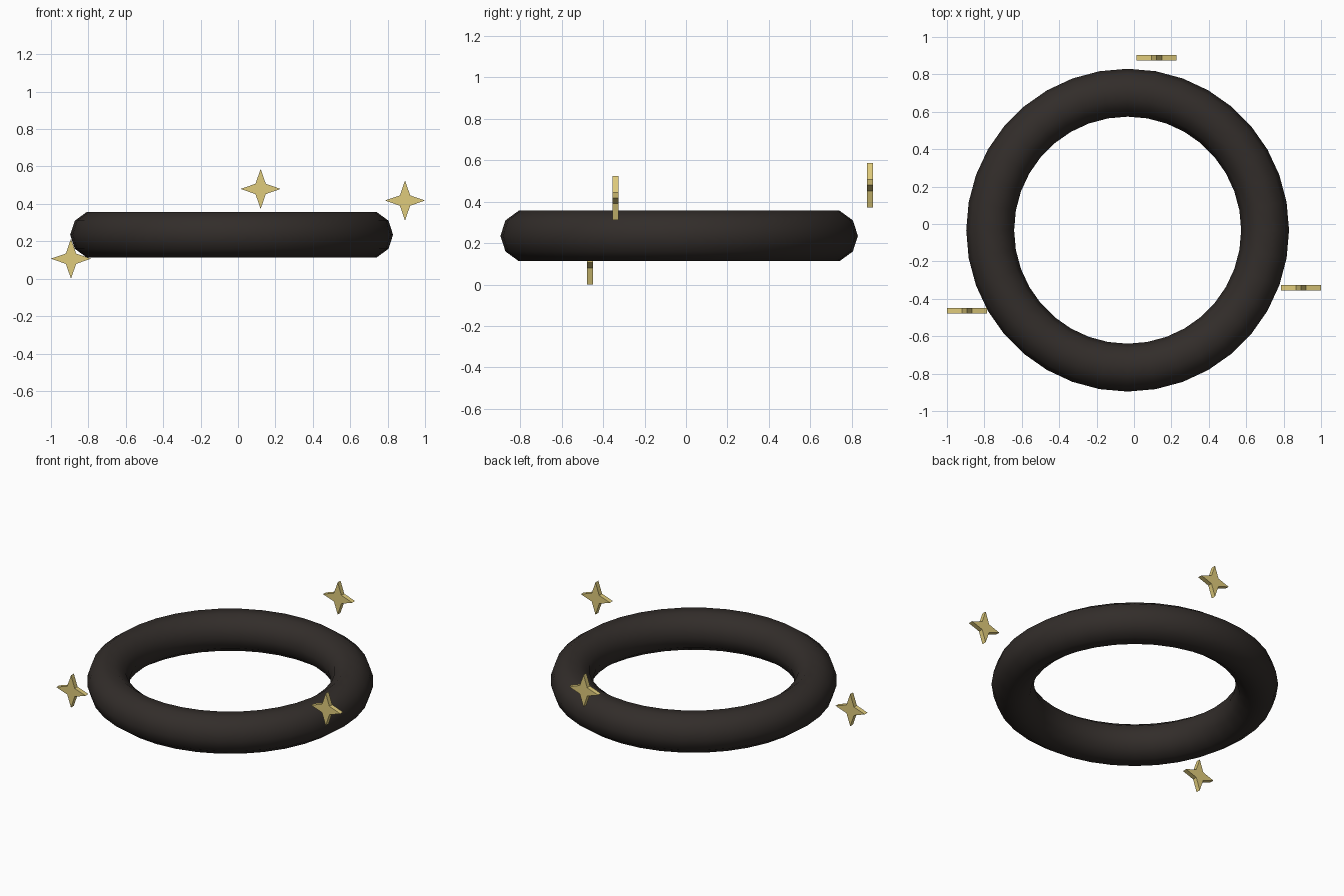
import bpy, bmesh
from math import sin, cos, pi, radians

if "Cube" in bpy.data.objects:
    bpy.data.objects.remove(bpy.data.objects["Cube"])


def material(name, color):
    m = bpy.data.materials.new(name)
    m.diffuse_color = color
    m.use_nodes = True
    m.node_tree.nodes["Principled BSDF"].inputs["Base Color"].default_value = m.diffuse_color
    return m


dark = material("dark_brown", (0.032, 0.026, 0.023, 1))
gold = material("pale_gold", (0.74, 0.60, 0.20, 1))

# Smooth ring with a ten-sided cross-section
bpy.ops.mesh.primitive_torus_add(location=(-0.034, -0.033, 0.235),
                                 major_radius=0.735, minor_radius=0.128,
                                 major_segments=36, minor_segments=10)
ring = bpy.context.object
ring.name = "ring"
ring.data.materials.append(dark)
bpy.ops.object.shade_smooth_by_angle(angle=radians(60))


# Flat four-pointed star, extruded along y
def star(name, center, outer=0.107, inner=0.039, depth=0.03):
    bm = bmesh.new()
    verts = []
    for i in range(8):
        r = inner if i % 2 else outer
        a = i * pi / 4
        verts.append(bm.verts.new((r * cos(a), -depth / 2, r * sin(a))))
    face = bm.faces.new(verts)
    ext = bmesh.ops.extrude_face_region(bm, geom=[face], use_keep_orig=True)
    moved = [v for v in ext["geom"] if isinstance(v, bmesh.types.BMVert)]
    bmesh.ops.translate(bm, verts=moved, vec=(0, depth, 0))
    bmesh.ops.recalc_face_normals(bm, faces=bm.faces[:])
    mesh = bpy.data.meshes.new(name)
    bm.to_mesh(mesh)
    bm.free()
    mesh.materials.append(gold)
    obj = bpy.data.objects.new(name, mesh)
    obj.location = center
    bpy.context.collection.objects.link(obj)


# Three stars around the ring
star("star_back", (0.121, 0.888, 0.48))
star("star_right", (0.893, -0.34, 0.418))
star("star_left", (-0.893, -0.463, 0.107))
